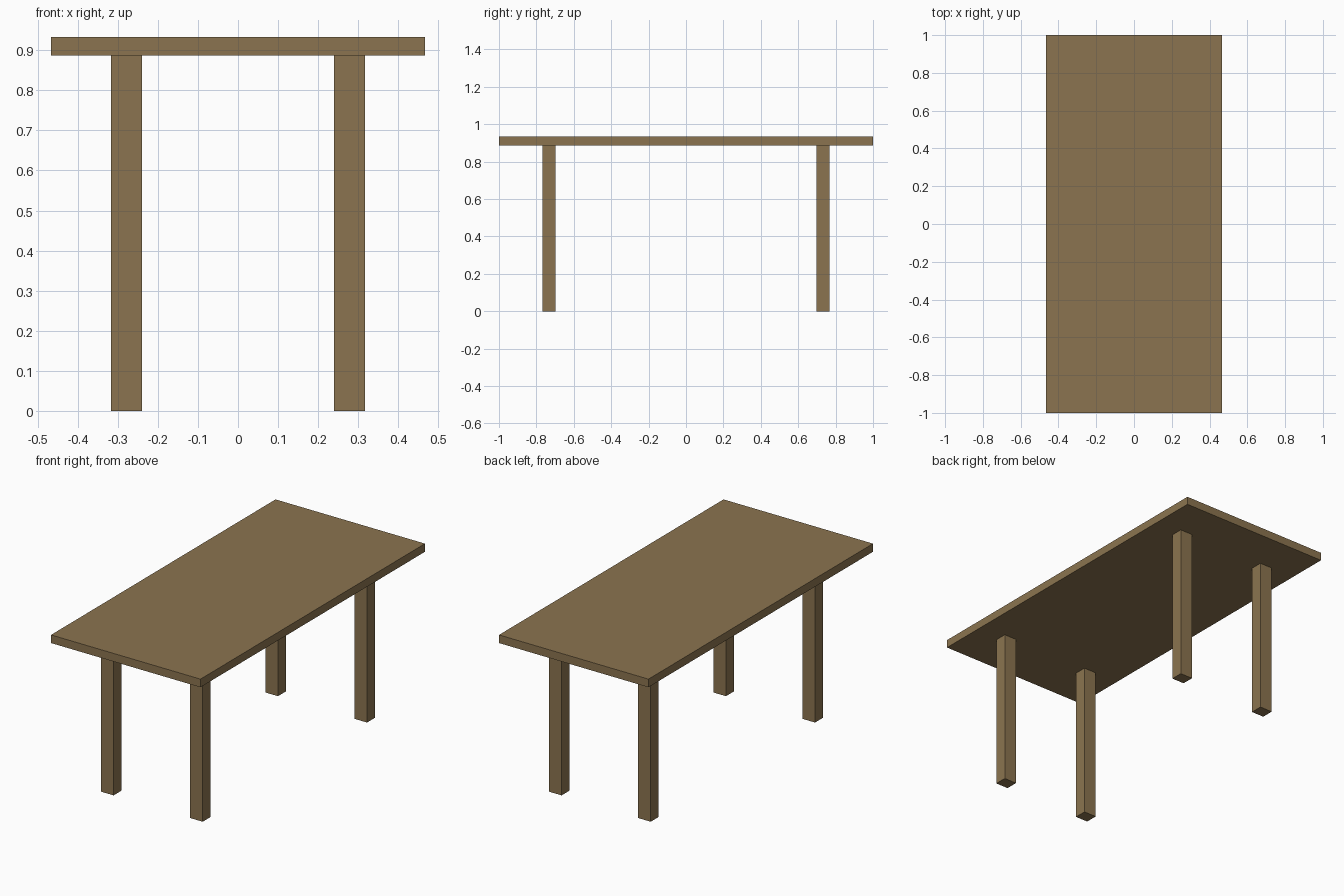
import bpy

if "Cube" in bpy.data.objects:
    bpy.data.objects.remove(bpy.data.objects["Cube"])

wood = bpy.data.materials.new("wood")
wood.diffuse_color = (0.26, 0.175, 0.08, 1)
wood.use_nodes = True
wood.node_tree.nodes["Principled BSDF"].inputs["Base Color"].default_value = wood.diffuse_color


def box(name, center, size):
    bpy.ops.mesh.primitive_cube_add(size=1, location=center)
    ob = bpy.context.object
    ob.name = name
    ob.scale = size
    bpy.ops.object.transform_apply(location=False, rotation=False, scale=True)
    ob.data.materials.append(wood)
    return ob


TOP_Z, UNDER_Z = 0.933, 0.887

# Table top
box("table_top", (0, 0, (TOP_Z + UNDER_Z) / 2), (0.932, 2.0, TOP_Z - UNDER_Z))

# Four legs
for y, end in ((-0.732, "front"), (0.732, "back")):
    for x, side in ((-0.278, "left"), (0.278, "right")):
        box(f"{end}_{side}_leg", (x, y, UNDER_Z / 2), (0.078, 0.07, UNDER_Z))
